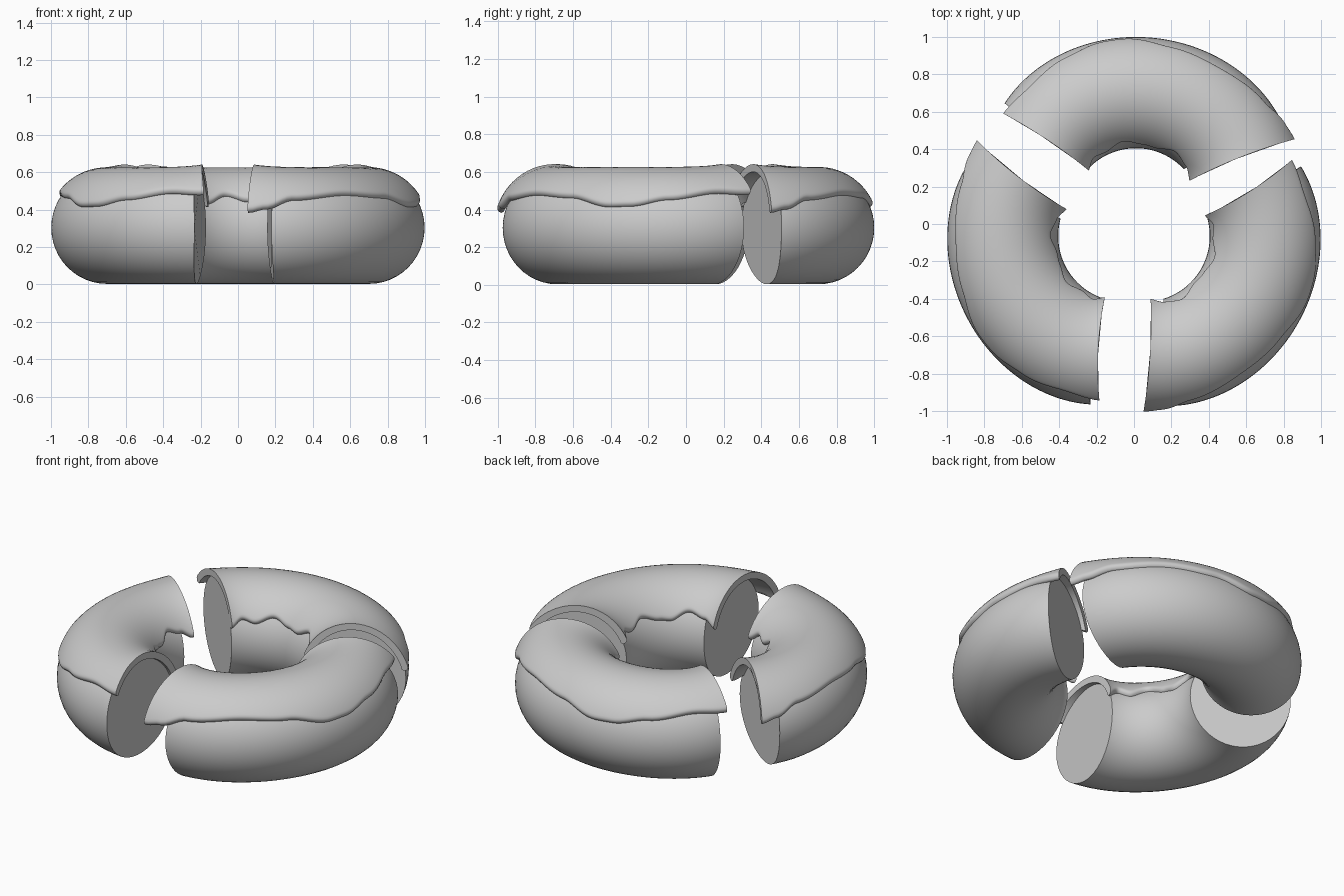
import bpy, bmesh, math
from mathutils import Vector

if "Cube" in bpy.data.objects:
    bpy.data.objects.remove(bpy.data.objects["Cube"])

RI, RO = 0.35, 0.945          # inner / outer radius of each ring piece
ZC, HALF_H = 0.303, 0.30      # tube centre height and half height
N_U, N_S = 72, 48

# lip height of the icing along a piece (position, height)
OUTER_LIP = [(0, .38), (.05, .40), (.13, .45), (.3, .475), (.45, .46), (.58, .412),
             (.64, .415), (.75, .45), (.9, .485), (1, .472)]
INNER_LIP = [(0, .40), (.12, .44), (.25, .47), (.4, .43), (.5, .44), (.65, .47),
             (.8, .43), (.9, .45), (1, .41)]


def curve(table, u):
    for (a, va), (b, vb) in zip(table, table[1:]):
        if u <= b:
            t = (u - a) / (b - a)
            return va + (vb - va) * t * t * (3 - 2 * t)
    return table[-1][1]


def section_point(phi, off, u):
    """Radius and height on the tube, offset outward, slimmer at the ends."""
    pinch = 0.028 * abs(2 * u - 1) ** 4
    a = (RO - RI) / 2 - pinch / 2 + off
    mid = (RO + RI) / 2 - pinch / 2
    return mid + a * math.cos(phi), ZC + (HALF_H + off) * math.sin(phi)


def dough_section(u):
    return [section_point(2 * math.pi * k / N_S, 0, u) for k in range(N_S)]


def icing_section(u):
    p0 = math.asin((curve(OUTER_LIP, u) - ZC) / HALF_H)
    p1 = math.pi - math.asin((curve(INNER_LIP, u) - ZC) / HALF_H)
    lift = 0.015 * abs(2 * u - 1) ** 6
    n, pts = 36, []
    for k in range(n + 1):                      # outside, rounded at both lips
        t = 0.5 - 0.5 * math.cos(math.pi * k / n)
        phi = p0 + (p1 - p0) * t
        e = max(0.0, min(1.0, min(phi - p0, p1 - phi) * 0.3 / 0.024))
        pts.append(section_point(phi, -0.006 + 0.029 * math.sqrt(e * (2 - e)) + lift, u))
    for k in range(n + 1):                      # underside
        t = 1 - (k + .5) / (n + 1)
        pts.append(section_point(p0 + (p1 - p0) * t, -0.018 + lift, u))
    return pts


def loft(name, section, centre, start, end):
    """Sweep a section between two slanted end cuts, each (inner xy, outer xy)."""
    c = Vector(centre)

    def ang(p):
        d = Vector(p) - c
        return math.atan2(d.y, d.x)
    a0, a1 = [ang(p) for p in start], [ang(p) for p in end]
    a1 = [e + 2 * math.pi if e < s else e for s, e in zip(a0, a1)]
    bm = bmesh.new()
    rings = []
    for i in range(N_U + 1):
        u = i / N_U
        ring = []
        for r, z in section(u):
            f = (r - RI) / (RO - RI)
            s = a0[0] + (a0[1] - a0[0]) * f
            e = a1[0] + (a1[1] - a1[0]) * f
            th = s + (e - s) * u
            ring.append(bm.verts.new((c.x + r * math.cos(th), c.y + r * math.sin(th), z)))
        rings.append(ring)
    for A, B in zip(rings, rings[1:]):
        for k in range(len(A)):
            j = (k + 1) % len(A)
            bm.faces.new((A[k], B[k], B[j], A[j]))
    bm.faces.new(rings[0])
    bm.faces.new(rings[-1][::-1])
    bmesh.ops.recalc_face_normals(bm, faces=bm.faces)
    me = bpy.data.meshes.new(name)
    bm.to_mesh(me)
    bm.free()
    ob = bpy.data.objects.new(name, me)
    bpy.context.collection.objects.link(ob)
    bpy.ops.object.select_all(action='DESELECT')
    ob.select_set(True)
    bpy.context.view_layer.objects.active = ob
    bpy.ops.object.shade_smooth_by_angle(angle=math.radians(50))


# three ring pieces: centre, dough end cuts, icing end cuts
PIECES = {
    "back": ((0.01, .055),
             ((.22, .25), (.78, .48)), ((-.28, .32), (-.70, .65)),
             ((.28, .22), (.79, .42)), ((-.29, .33), (-.70, .58))),
    "left": ((-.055, -.065),
             ((-.36, .02), (-.86, .33)), ((-.18, -.42), (-.23, -.98)),
             ((-.38, .09), (-.81, .43)), ((-.17, -.44), (-.17, -.94))),
    "right": ((.055, -.065),
              ((.15, -.38), (.17, -.96)), ((.40, .03), (.88, .31)),
              ((.09, -.42), (.05, -.96)), ((.42, .06), (.81, .34))),
}
for side, (c, d0, d1, i0, i1) in PIECES.items():
    loft(side + "_dough", dough_section, c, d0, d1)
    loft(side + "_icing", icing_section, c, i0, i1)
